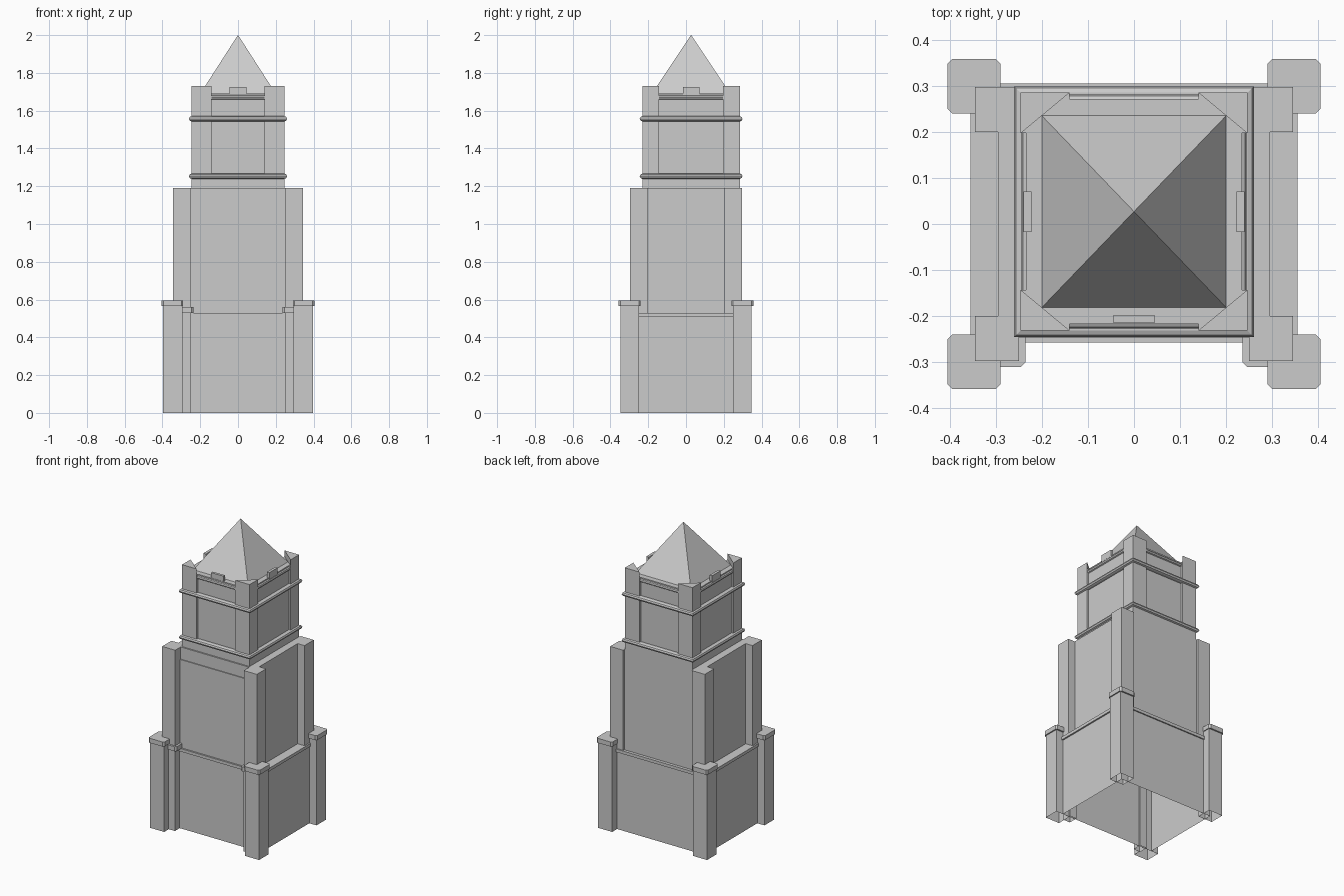
import bpy, bmesh

old = bpy.data.objects.get("Cube")
if old:
    bpy.data.objects.remove(old, do_unlink=True)

stone = bpy.data.materials.new("grey_stone")
stone.use_nodes = True
GREY = (0.6, 0.6, 0.6, 1)
stone.diffuse_color = GREY
stone.node_tree.nodes["Principled BSDF"].inputs["Base Color"].default_value = GREY

CY = 0.027      # the tower sits slightly behind the centre


def loft(name, rings, open_bottom=False, smooth=False):
    """Skin a stack of equal-sized rings of points and cap the ends."""
    bm = bmesh.new()
    loops = [[bm.verts.new(p) for p in ring] for ring in rings]
    for a, b in zip(loops, loops[1:]):
        for i in range(len(a)):
            j = (i + 1) % len(a)
            bm.faces.new((a[i], a[j], b[j], b[i]))
    bm.faces.new(loops[-1])
    bottom = bm.faces.new(loops[0][::-1])
    bmesh.ops.recalc_face_normals(bm, faces=bm.faces)
    if open_bottom:
        bmesh.ops.delete(bm, geom=[bottom], context='FACES_ONLY')
    mesh = bpy.data.meshes.new(name)
    bm.to_mesh(mesh)
    bm.free()
    mesh.materials.append(stone)
    for p in mesh.polygons:
        p.use_smooth = smooth
    obj = bpy.data.objects.new(name, mesh)
    bpy.context.collection.objects.link(obj)
    return obj


def prism(name, outline, z0, z1, **kw):
    return loft(name, [[(x, y, z) for x, y in outline] for z in (z0, z1)], **kw)


def rect(x0, x1, y0, y1):
    return [(x0, y0), (x1, y0), (x1, y1), (x0, y1)]


def box(name, x0, x1, y0, y1, z0, z1, **kw):
    return prism(name, rect(x0, x1, y0, y1), z0, z1, **kw)


def chamfered(x0, x1, y0, y1, c=0.01):
    return [(x0 + c, y0), (x1 - c, y0), (x1, y0 + c), (x1, y1 - c),
            (x1 - c, y1), (x0 + c, y1), (x0, y1 - c), (x0, y0 + c)]


def moulding(name, hx, hy, out, z, r):
    """Rounded band around a rectangle."""
    steps = [(-1, 0), (-0.7, 0.7), (0, 1), (0.7, 0.7), (1, 0)]
    return loft(name, [[(x, y + CY, z + r * s) for x, y in
                        rect(-hx - out * o, hx + out * o, -hy - out * o, hy + out * o)]
                       for s, o in steps])


def span(s, a, b):
    return sorted((s * a, s * b))


# Base storey, open underneath, with a projecting ledge
box("base_walls", -0.345, 0.345, -0.25, 0.297, 0, 0.515, open_bottom=True)
box("base_ledge", -0.355, 0.355, -0.257, 0.305, 0.51, 0.53)

# Middle storey
box("middle_walls", -0.295, 0.295, -0.24, 0.285, 0.53, 1.19)
box("middle_front_panel", -0.25, 0.25, -0.246, -0.24, 0.53, 1.11)

# Tower core and roof
HX, HY = 0.246, 0.258
box("tower_core", -0.234, 0.234, CY - 0.244, CY + 0.244, 1.19, 1.69)
box("tower_foot", -HX, HX, CY - HY, CY + HY, 1.19, 1.25)
moulding("lower_moulding", HX, HY, 0.014, 1.253, 0.014)
moulding("upper_moulding", HX, HY, 0.014, 1.557, 0.014)
moulding("parapet_moulding", 0.234, 0.244, 0.01, 1.67, 0.012)
loft("roof", [[(x, y + CY, 1.69) for x, y in rect(-0.2, 0.2, -0.208, 0.208)],
              [(x, y + CY, 2.0) for x, y in rect(-0.0005, 0.0005, -0.0005, 0.0005)]])

for sx in (-1, 1):
    side = "left" if sx > 0 else "right"
    for sy in (-1, 1):
        where = ("front_" if sy < 0 else "back_") + side
        # Base corner pier and cap
        box(where + "_base_pier", *span(sx, 0.295, 0.397), *span(sy, 0.25, 0.348),
            0, 0.565, open_bottom=True)
        prism(where + "_pier_cap", chamfered(*span(sx, 0.29, 0.405), *span(sy, 0.24, 0.358)),
              0.565, 0.595)
        # Middle corner pier
        box(where + "_middle_pier", *span(sx, 0.25, 0.345), *span(sy, 0.2, 0.297), 0.53, 1.19)
        # Tower corner pier, square below and cut diagonally above the parapet
        box(where + "_tower_pier", *span(sx, 0.14, HX),
            *sorted((CY + sy * 0.17, CY + sy * HY)), 1.19, 1.69)
        prism(where + "_merlon", [(sx * 0.14, CY + sy * HY), (sx * HX, CY + sy * HY),
                                  (sx * HX, CY + sy * 0.17)], 1.69, 1.73)
    # Small front buttress beside the base pier
    box(side + "_front_buttress", *span(sx, 0.25, 0.3), -0.3, -0.24, 0, 0.53, open_bottom=True)
    prism(side + "_buttress_cap", chamfered(*span(sx, 0.235, 0.32), -0.31, -0.23), 0.53, 0.56)
    # Side parapet block
    box(side + "_parapet_block", *span(sx, 0.222, 0.24), CY - 0.044, CY + 0.044, 1.68, 1.725)

box("front_parapet_block", -0.045, 0.045, -0.215, -0.198, 1.68, 1.725)
